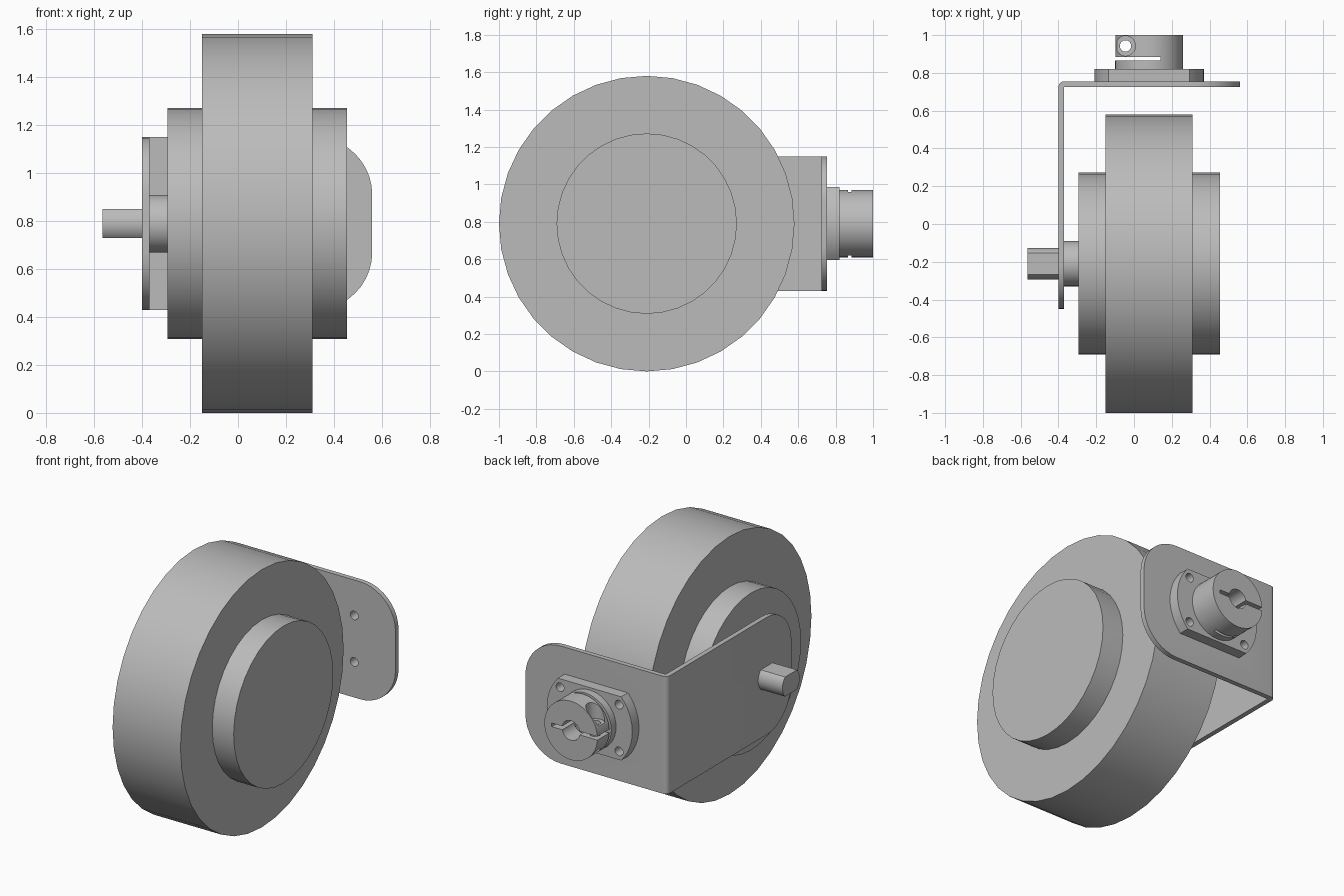
import bpy, bmesh
from math import sin, cos, pi, asin, radians
from mathutils import Vector

cube = bpy.data.objects.get("Cube")
if cube:
    bpy.data.objects.remove(cube)

grey = bpy.data.materials.new("metal grey")
grey.use_nodes = True
grey.diffuse_color = (0.5, 0.5, 0.5, 1)
grey.node_tree.nodes["Principled BSDF"].inputs["Base Color"].default_value = (0.5, 0.5, 0.5, 1)

AXLE_Y, MID_Z = -0.21, 0.79      # wheel axis
HUB_X = 0.08                     # mount axis


def prism(name, pts, axis, a, b):
    """Extrude a 2D outline along an axis; the outline uses the other two axes in order."""
    def place(p, d):
        c = list(p)
        c.insert("xyz".index(axis), d)
        return Vector(c)
    bm = bmesh.new()
    face = bm.faces.new([bm.verts.new(place(p, a)) for p in pts])
    new = bmesh.ops.extrude_face_region(bm, geom=[face])["geom"]
    verts = [v for v in new if isinstance(v, bmesh.types.BMVert)]
    bmesh.ops.translate(bm, verts=verts, vec=place((0, 0), b - a))
    bmesh.ops.recalc_face_normals(bm, faces=bm.faces)
    mesh = bpy.data.meshes.new(name)
    bm.to_mesh(mesh)
    bm.free()
    mesh.materials.append(grey)
    obj = bpy.data.objects.new(name, mesh)
    bpy.context.collection.objects.link(obj)
    return obj


def circle(u, v, r, n=32):
    return [(u + r * cos(2 * pi * i / n), v + r * sin(2 * pi * i / n)) for i in range(n)]


def flatted(u, v, r, half, n=12):
    """Circle with two flats at v +/- half."""
    t = asin(half / r)
    arc = [-t + 2 * t * i / n for i in range(n + 1)]
    return [(u + r * cos(a + s), v + r * sin(a + s)) for s in (0, pi) for a in arc]


def rect(u0, u1, v0, v1):
    return [(u0, v0), (u1, v0), (u1, v1), (u0, v1)]


def activate(obj):
    bpy.ops.object.select_all(action="DESELECT")
    obj.select_set(True)
    bpy.context.view_layer.objects.active = obj


def cut(obj, *cutters):
    for c in cutters:
        c.hide_render = True
        mod = obj.modifiers.new("cut", "BOOLEAN")
        mod.operation, mod.solver, mod.object = "DIFFERENCE", "EXACT", c
        activate(obj)
        bpy.ops.object.modifier_apply(modifier=mod.name)
        bpy.data.objects.remove(c)


# Wheel, hub faces and axle
axis = (AXLE_Y, MID_Z)
parts = [
    prism("wheel", circle(*axis, 0.79, 36), "x", -0.15, 0.31),
    prism("hub_right", circle(*axis, 0.482, 36), "x", -0.295, -0.15),
    prism("hub_left", circle(*axis, 0.482, 36), "x", 0.31, 0.455),
    prism("axle_collar", circle(*axis, 0.12), "x", -0.37, -0.295),
    prism("axle_end", flatted(*axis, 0.083, 0.06), "x", -0.565, -0.37),
]

# Bent bracket: L outline with a rounded outer bend
X0, X1, Y0, Y1, T, BEND = -0.4, 0.56, -0.45, 0.755, 0.03, 0.03
outline = [(X0, Y0), (X0 + T, Y0), (X0 + T, Y1 - T), (X1, Y1 - T), (X1, Y1)]
for i in range(7):
    a = pi / 2 + pi / 2 * i / 6
    outline.append((X0 + BEND + BEND * cos(a), Y1 - BEND + BEND * sin(a)))
bracket = prism("bracket", outline, "z", 0.43, 1.15)

# Round the free corners of both bracket arms
bm = bmesh.new()
bm.from_mesh(bracket.data)
corners = [e for e in bm.edges
           if abs(e.verts[0].co.z - e.verts[1].co.z) < 1e-4
           and (all(abs(v.co.x - X1) < 1e-4 for v in e.verts)
                or all(abs(v.co.y - Y0) < 1e-4 for v in e.verts))]
bmesh.ops.bevel(bm, geom=corners, offset=0.24, segments=10, profile=0.5, affect="EDGES")
bm.to_mesh(bracket.data)
bm.free()

# Mounting flange
flange = prism("mount_flange", flatted(HUB_X, MID_Z, 0.29, 0.195), "y", Y1, 0.82)


# Bolt holes and bore through flange and bracket
def drills():
    holes = [prism("drill", circle(HUB_X + sx * 0.2, MID_Z + sz * 0.143, 0.027, 16), "y", 0.6, 0.9)
             for sx in (-1, 1) for sz in (-1, 1)]
    return holes + [prism("drill", circle(HUB_X, MID_Z, 0.06, 24), "y", 0.6, 1.1)]


cut(bracket, *drills())
cut(flange, *drills())

# Clamp collar: bore, relief slot, slit and screw hole
clamp = prism("clamp_collar", circle(HUB_X, MID_Z, 0.18, 40), "y", 0.82, 1.0)
SCREW = (-0.045, 0.943)
cut(clamp,
    prism("bore", circle(HUB_X, MID_Z, 0.06, 24), "y", 0.7, 1.1),
    prism("relief_slot", rect(-0.2, 0.14, 0.866, 0.884), "z", 0.5, 1.1),
    prism("slit", rect(-0.2, 0.21, MID_Z - 0.011, MID_Z + 0.011), "y", 0.875, 1.1),
    prism("counterbore", circle(*SCREW, 0.053, 24), "z", MID_Z + 0.06, 1.1),
    prism("screw_hole", circle(*SCREW, 0.03, 20), "z", 0.5, 1.1))

# Smooth the curved sides, keep the edges sharp
for obj in parts + [bracket, flange, clamp]:
    activate(obj)
    bpy.ops.object.shade_smooth_by_angle(angle=radians(30))
